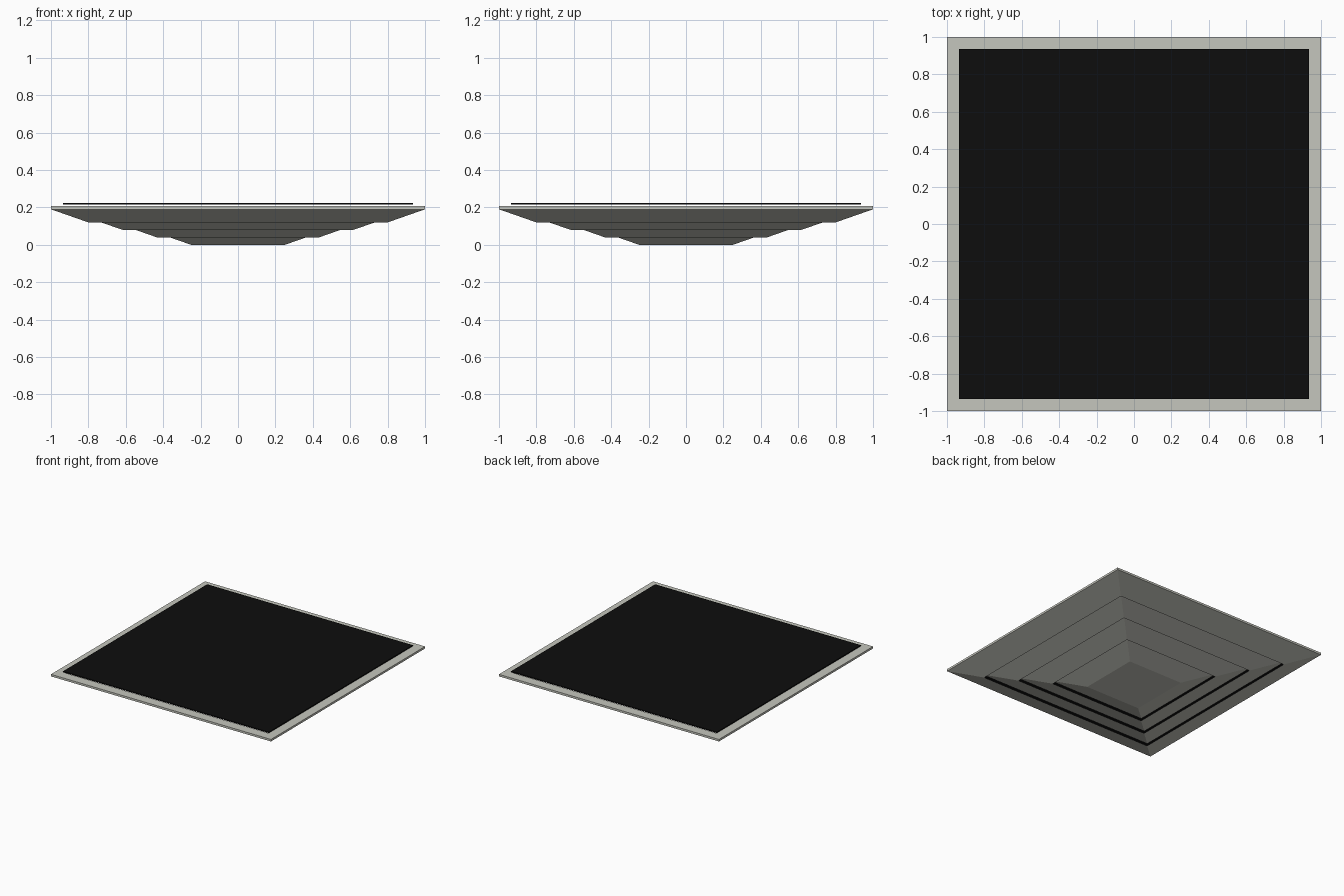
import bpy
import bmesh

if "Cube" in bpy.data.objects:
    bpy.data.objects.remove(bpy.data.objects["Cube"])


def material(name, color):
    m = bpy.data.materials.new(name)
    m.diffuse_color = (*color, 1.0)
    m.use_nodes = True
    m.node_tree.nodes["Principled BSDF"].inputs["Base Color"].default_value = m.diffuse_color
    return m


GREY = material("warm grey metal", (0.56, 0.565, 0.51))
BLACK = material("matte black", (0.004, 0.004, 0.004))


def square_loft(name, profile, mat, cap_first=False, cap_last=False, ring=False):
    """Sweep (half_width, z) points around a square."""
    bm = bmesh.new()
    loops = [[bm.verts.new((sx * h, sy * h, z))
              for sx, sy in ((-1, -1), (1, -1), (1, 1), (-1, 1))]
             for h, z in profile]
    pairs = list(zip(loops, loops[1:]))
    if ring:
        pairs.append((loops[-1], loops[0]))
    for a, b in pairs:
        for i in range(4):
            j = (i + 1) % 4
            bm.faces.new((a[i], a[j], b[j], b[i]))
    if cap_first:
        bm.faces.new(loops[0][::-1])
    if cap_last:
        bm.faces.new(loops[-1])
    bmesh.ops.recalc_face_normals(bm, faces=bm.faces)
    mesh = bpy.data.meshes.new(name)
    bm.to_mesh(mesh)
    bm.free()
    mesh.materials.append(mat)
    ob = bpy.data.objects.new(name, mesh)
    bpy.context.collection.objects.link(ob)
    return ob


# Nested flared louvre cones; the innermost has a closed face plate
PITCH, RUN, RISE = 0.1833, 0.195, 0.068
for k in range(3):
    h, z = 0.25 + k * PITCH, 0.04 * k
    square_loft(f"louvre_cone_{k + 1}", [(h, z), (h + RUN, z + RISE)], GREY,
                cap_first=(k == 0))

# Outer cone reaching the frame
square_loft("outer_cone", [(0.80, 0.12), (1.0, 0.19)], GREY)

# Flat square border frame
square_loft("border_frame", [(1.0, 0.19), (1.0, 0.207), (0.92, 0.207), (0.92, 0.19)],
            GREY, ring=True)

# Thin black backing panel
square_loft("backing_panel", [(0.935, 0.217), (0.935, 0.225)], BLACK,
            cap_first=True, cap_last=True)
